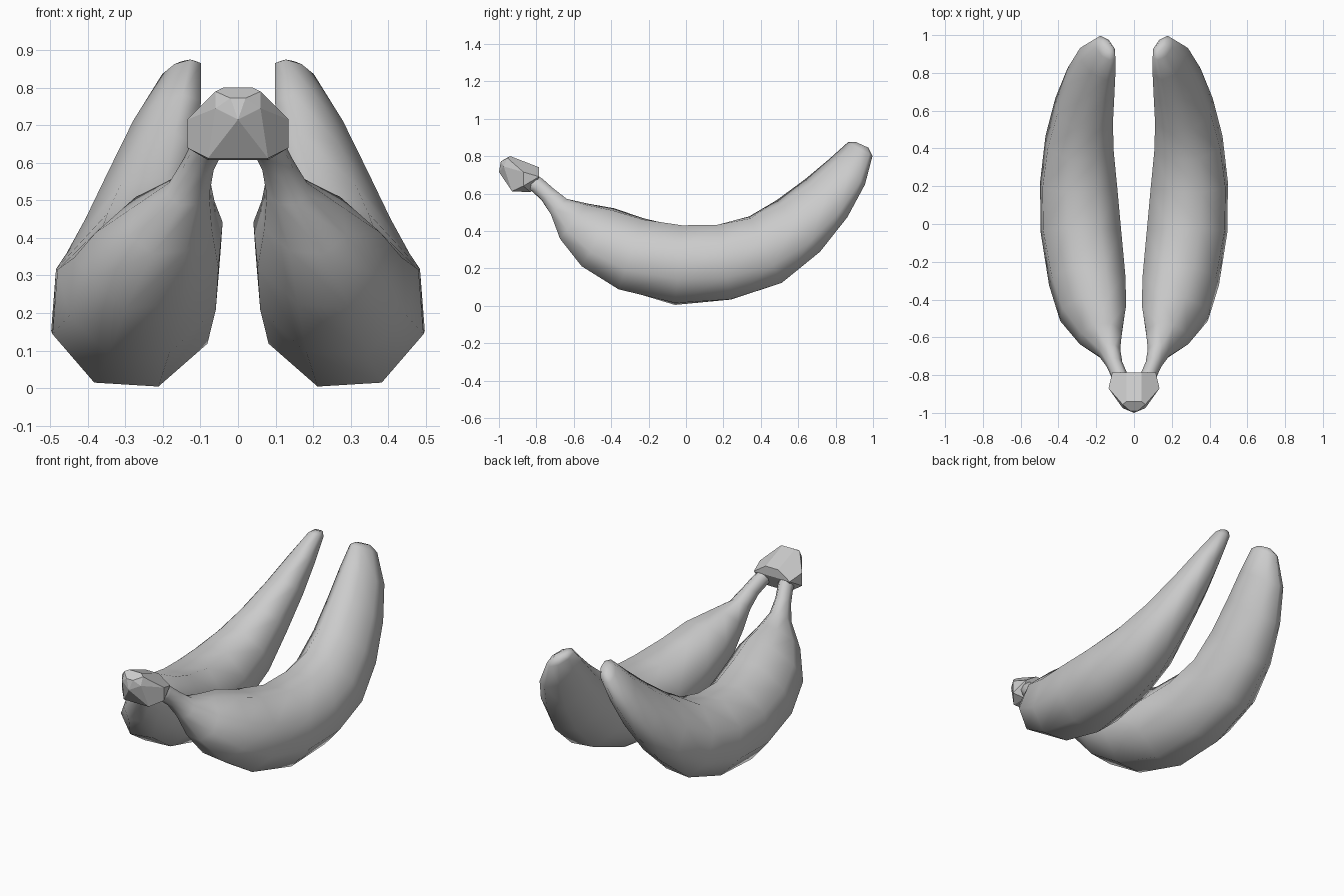
import bpy, bmesh
from math import radians, cos, sin
from mathutils import Vector

if "Cube" in bpy.data.objects:
    bpy.data.objects.remove(bpy.data.objects["Cube"])

SIDES = 8
PHASE = -18


def make_object(name, bm, smooth):
    bmesh.ops.recalc_face_normals(bm, faces=bm.faces)
    mesh = bpy.data.meshes.new(name)
    bm.to_mesh(mesh)
    bm.free()
    for p in mesh.polygons:
        p.use_smooth = smooth
    obj = bpy.data.objects.new(name, mesh)
    bpy.context.collection.objects.link(obj)
    return obj


def tube(name, path):
    """Octagonal rings (x, y, z, width, height, skew) square to the path, bridged."""
    bm = bmesh.new()
    pts = [Vector(p[:3]) for p in path]
    rings = []
    for i, p in enumerate(pts):
        t = (pts[min(i + 1, len(pts) - 1)] - pts[max(i - 1, 0)])
        t.x = 0
        t.normalize()
        u = Vector((1, 0, 0))
        v = u.cross(t)
        w, h, skew = path[i][3:]
        ring = []
        for k in range(SIDES):
            a = radians(PHASE + k * 360 / SIDES)
            ring.append(bm.verts.new(p + u * w * cos(a) + v * h * sin(a - radians(skew))))
        rings.append(ring)
    for a, b in zip(rings, rings[1:]):
        for k in range(SIDES):
            n = (k + 1) % SIDES
            bm.faces.new((a[k], a[n], b[n], b[k]))
    bm.faces.new(rings[0])
    bm.faces.new(rings[-1])
    return make_object(name, bm, True)


# Bananas: stalk, shoulder, curved body and blunt tip, mirrored across x
banana = tube("bananas", [
    (0.060, -0.850, 0.680, 0.045, 0.045, 0),
    (0.080, -0.795, 0.645, 0.044, 0.046, 0),
    (0.105, -0.740, 0.595, 0.045, 0.047, 0),
    (0.130, -0.680, 0.530, 0.060, 0.064, 5),
    (0.175, -0.600, 0.452, 0.118, 0.125, 10),
    (0.216, -0.470, 0.366, 0.184, 0.186, 10),
    (0.248, -0.295, 0.278, 0.212, 0.214, 7),
    (0.281, -0.040, 0.217, 0.224, 0.226, 1),
    (0.293, 0.205, 0.233, 0.215, 0.219, 4),
    (0.288, 0.425, 0.300, 0.190, 0.208, 9),
    (0.264, 0.600, 0.426, 0.160, 0.183, 17),
    (0.228, 0.750, 0.575, 0.130, 0.152, 24),
    (0.192, 0.860, 0.715, 0.098, 0.118, 30),
    (0.152, 0.932, 0.838, 0.056, 0.075, 30),
    (0.142, 0.942, 0.860, 0.030, 0.036, 30),
])
mirror = banana.modifiers.new("mirror", 'MIRROR')
mirror.use_axis = (True, False, False)

# Crown: faceted knob joining the two stalks
half = [
    (0.0, -1.0, 0.715), (0.06, -0.975, 0.745), (0.06, -0.955, 0.79),
    (0.02, -0.99, 0.772), (0.04, -0.94, 0.80), (0.04, -0.785, 0.74),
    (0.135, -0.87, 0.715), (0.135, -0.87, 0.64), (0.08, -0.93, 0.612),
    (0.08, -0.83, 0.607), (0.115, -0.785, 0.69), (0.0, -0.785, 0.69),
]
bm = bmesh.new()
for x, y, z in half:
    for s in ((1, -1) if x else (1,)):
        bm.verts.new((s * x, y, z))
bmesh.ops.convex_hull(bm, input=bm.verts)
bmesh.ops.dissolve_limit(bm, angle_limit=radians(8), verts=bm.verts, edges=bm.edges)
make_object("crown", bm, False)
